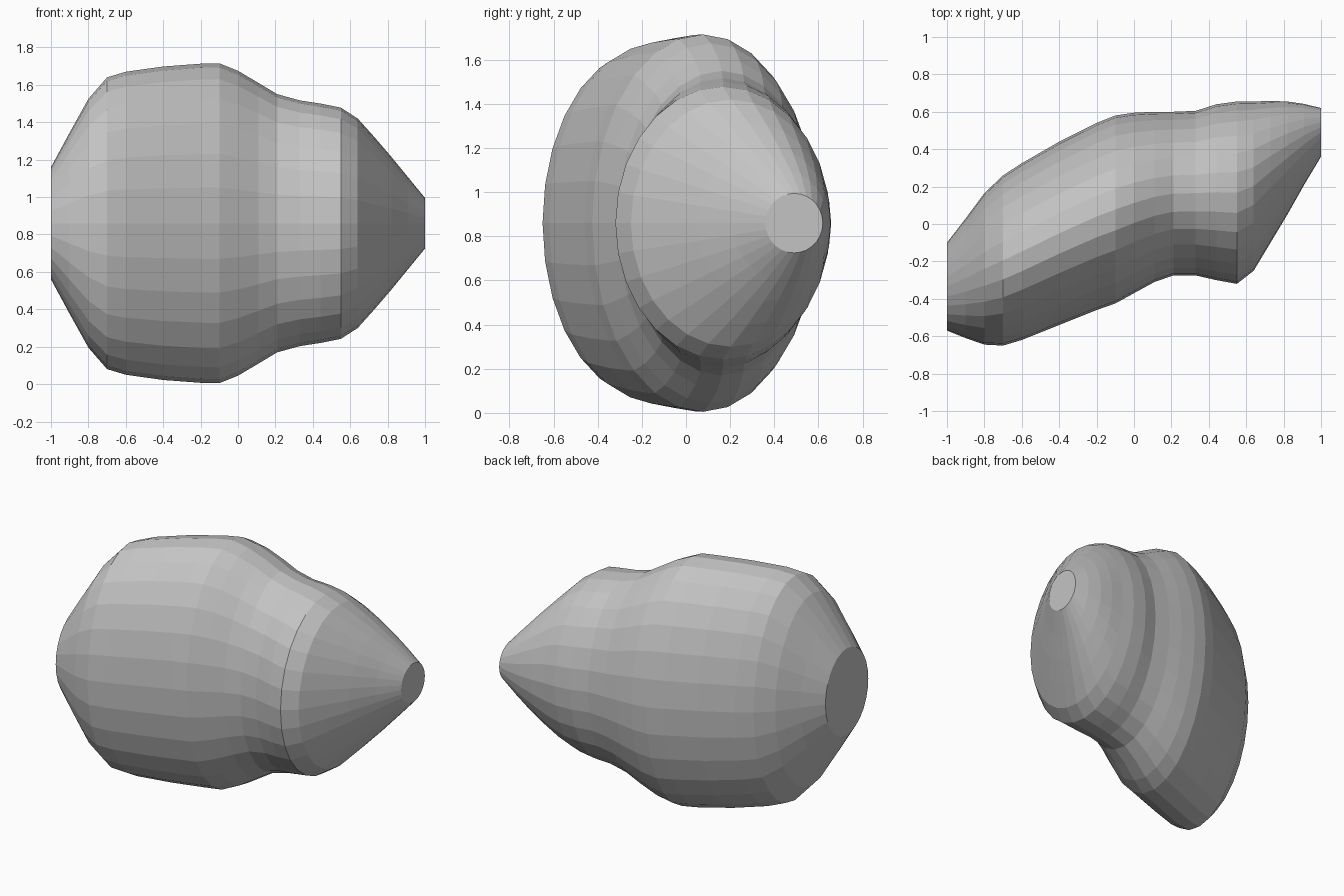
import bpy
import bmesh
from math import cos, sin, tau

cube = bpy.data.objects.get("Cube")
if cube:
    bpy.data.objects.remove(cube, do_unlink=True)

# Single matte grey
grey = bpy.data.materials.new("matte_grey")
grey.use_nodes = True
colour = (0.55, 0.55, 0.55, 1)
grey.diffuse_color = colour
grey.node_tree.nodes["Principled BSDF"].inputs["Base Color"].default_value = colour

SIDES = 28
MID_Z = 0.86

# Cross-sections along x: (x, front y, back y, half height)
SECTIONS = [
    (-1.0, -0.57, -0.10, 0.30),
    (-0.9, -0.61, 0.03, 0.485),
    (-0.8, -0.645, 0.165, 0.665),
    (-0.7, -0.65, 0.26, 0.78),
    (-0.6, -0.62, 0.325, 0.81),
    (-0.4, -0.54, 0.44, 0.838),
    (-0.2, -0.46, 0.54, 0.853),
    (-0.1, -0.425, 0.58, 0.855),
    (0.0, -0.37, 0.595, 0.815),
    (0.11, -0.31, 0.60, 0.75),
    (0.21, -0.275, 0.60, 0.69),
    (0.33, -0.275, 0.605, 0.657),
    (0.44, -0.30, 0.64, 0.64),
    (0.55, -0.32, 0.655, 0.618),
    (0.64, -0.25, 0.655, 0.56),
    (0.73, -0.10, 0.658, 0.46),
    (0.82, 0.05, 0.655, 0.355),
    (0.91, 0.21, 0.642, 0.245),
    (1.0, 0.36, 0.62, 0.135),
]


def ellipse_ring(bm, x, front, back, half_height):
    mid, radius = (front + back) / 2, (back - front) / 2
    angles = [tau * i / SIDES for i in range(SIDES)]
    return [bm.verts.new((x, mid + radius * cos(a), MID_Z + half_height * sin(a)))
            for a in angles]


# Lofted body with flat end caps
bm = bmesh.new()
rings = [ellipse_ring(bm, *section) for section in SECTIONS]
for a, b in zip(rings, rings[1:]):
    for i in range(SIDES):
        j = (i + 1) % SIDES
        bm.faces.new((a[i], a[j], b[j], b[i]))
bm.faces.new(rings[0])
bm.faces.new(rings[-1])
bmesh.ops.recalc_face_normals(bm, faces=bm.faces)

mesh = bpy.data.meshes.new("curved_body")
bm.to_mesh(mesh)
bm.free()
mesh.materials.append(grey)
body = bpy.data.objects.new("curved_body", mesh)
bpy.context.collection.objects.link(body)
